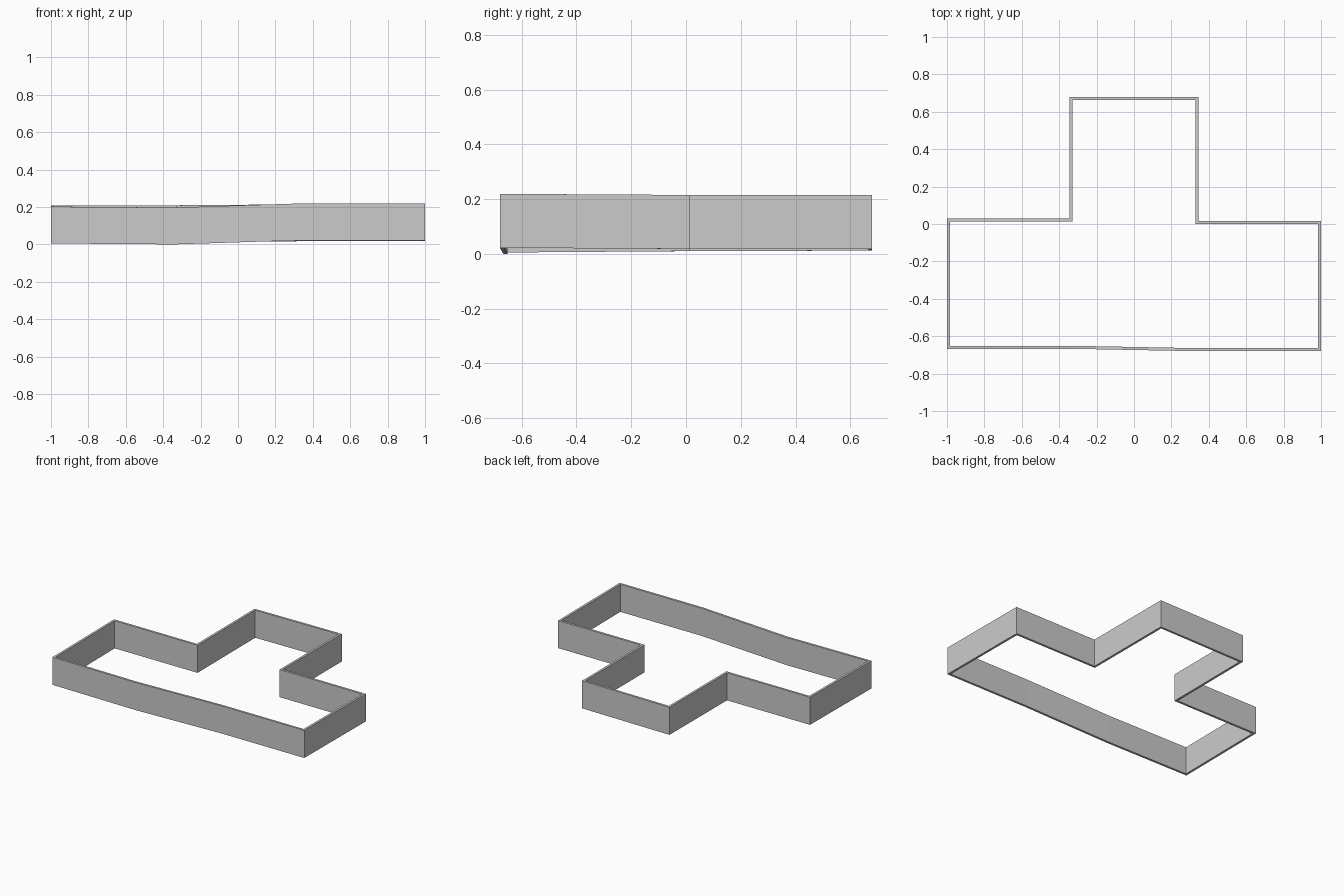
import bpy, bmesh
from mathutils import Vector

if "Cube" in bpy.data.objects:
    bpy.data.objects.remove(bpy.data.objects["Cube"])

HEIGHT, WALL = 0.197, 0.016

# Outer corners of the T outline, counter-clockwise, with the base height of each
outline = [(-1, -0.667, 0.005), (-0.34, -0.667, 0.0), (0.34, -0.68, 0.022), (1, -0.68, 0.022),
           (1, 0.015, 0.018), (0.345, 0.015, 0.018), (0.345, 0.68, 0.017), (-0.345, 0.68, 0.012),
           (-0.345, 0.029, 0.010), (-1, 0.029, 0.010)]
corners = [Vector(p) for p in outline]


def left_normal(a, b):
    d = (b - a).to_2d().normalized()
    return Vector((-d.y, d.x))


def mitred(i):
    # Inner corner offset by the wall thickness
    p, q, r = corners[i - 1], corners[i], corners[(i + 1) % len(corners)]
    n1, n2 = left_normal(p, q), left_normal(q, r)
    m = (n1 + n2) / (1 + n1.dot(n2)) * WALL
    return q + m.to_3d()


# Closed rectangular section carried around the outline
bm = bmesh.new()
up = Vector((0, 0, HEIGHT))
rings = []
for i, outer in enumerate(corners):
    inner = mitred(i)
    rings.append([bm.verts.new(v) for v in (outer, outer + up, inner + up, inner)])
for i, a in enumerate(rings):
    b = rings[(i + 1) % len(rings)]
    for k in range(4):
        j = (k + 1) % 4
        bm.faces.new((a[k], b[k], b[j], a[j]))
bmesh.ops.recalc_face_normals(bm, faces=bm.faces)

mesh = bpy.data.meshes.new("t_shaped_wall")
bm.to_mesh(mesh)
bm.free()
bpy.context.collection.objects.link(bpy.data.objects.new("t_shaped_wall", mesh))
